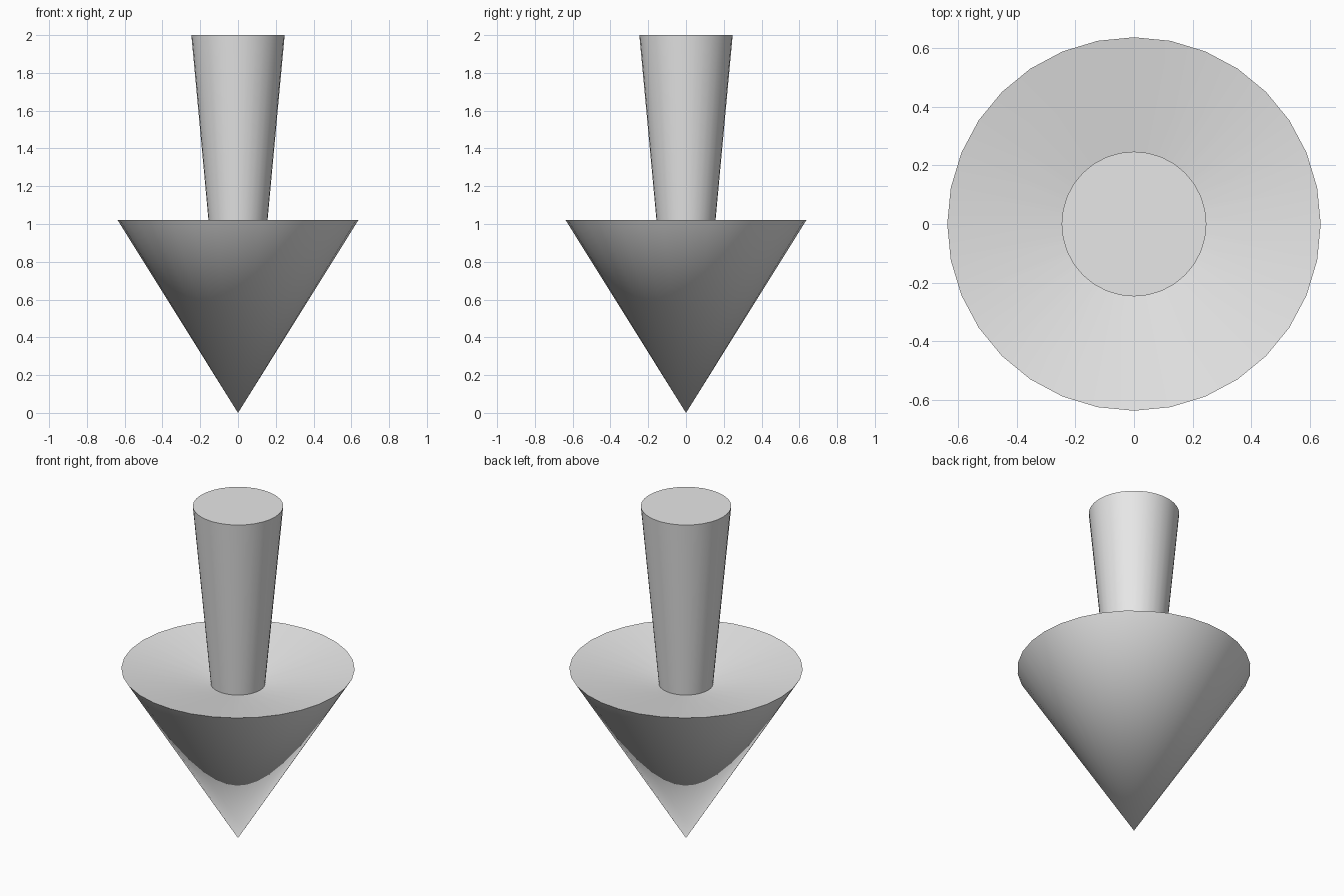
import bpy
import bmesh
import math

SIDES = 32

cube = bpy.data.objects.get("Cube")
if cube:
    bpy.data.objects.remove(cube, do_unlink=True)

grey = bpy.data.materials.new("light grey")
grey.use_nodes = True
colour = (0.8, 0.8, 0.8, 1.0)
grey.diffuse_color = colour
grey.node_tree.nodes["Principled BSDF"].inputs["Base Color"].default_value = colour


def turned(name, profile):
    """Turn a (radius, height) profile about z; radius 0 makes a tip, open ends are capped."""
    bm = bmesh.new()
    rings = []
    for radius, z in profile:
        count = SIDES if radius else 1
        angles = [2 * math.pi * i / SIDES for i in range(count)]
        rings.append([bm.verts.new((radius * math.cos(a), radius * math.sin(a), z))
                      for a in angles])
    for low, high in zip(rings, rings[1:]):
        for i in range(SIDES):
            j = (i + 1) % SIDES
            if len(low) == 1:
                bm.faces.new((low[0], high[j], high[i]))
            else:
                bm.faces.new((low[i], low[j], high[j], high[i]))
    if len(rings[0]) > 1:
        bm.faces.new(rings[0][::-1])
    bm.faces.new(rings[-1])
    mesh = bpy.data.meshes.new(name)
    bm.to_mesh(mesh)
    bm.free()
    mesh.materials.append(grey)
    obj = bpy.data.objects.new(name, mesh)
    bpy.context.collection.objects.link(obj)
    bpy.ops.object.select_all(action="DESELECT")
    obj.select_set(True)
    bpy.context.view_layer.objects.active = obj
    bpy.ops.object.shade_smooth_by_angle(angle=math.radians(30))
    return obj


# One closed arrow: pointed head, dished shoulder, then a shaft that flares upwards
turned("down_arrow", [(0, 0), (0.637, 1.02), (0.148, 0.93), (0.247, 2.0)])
